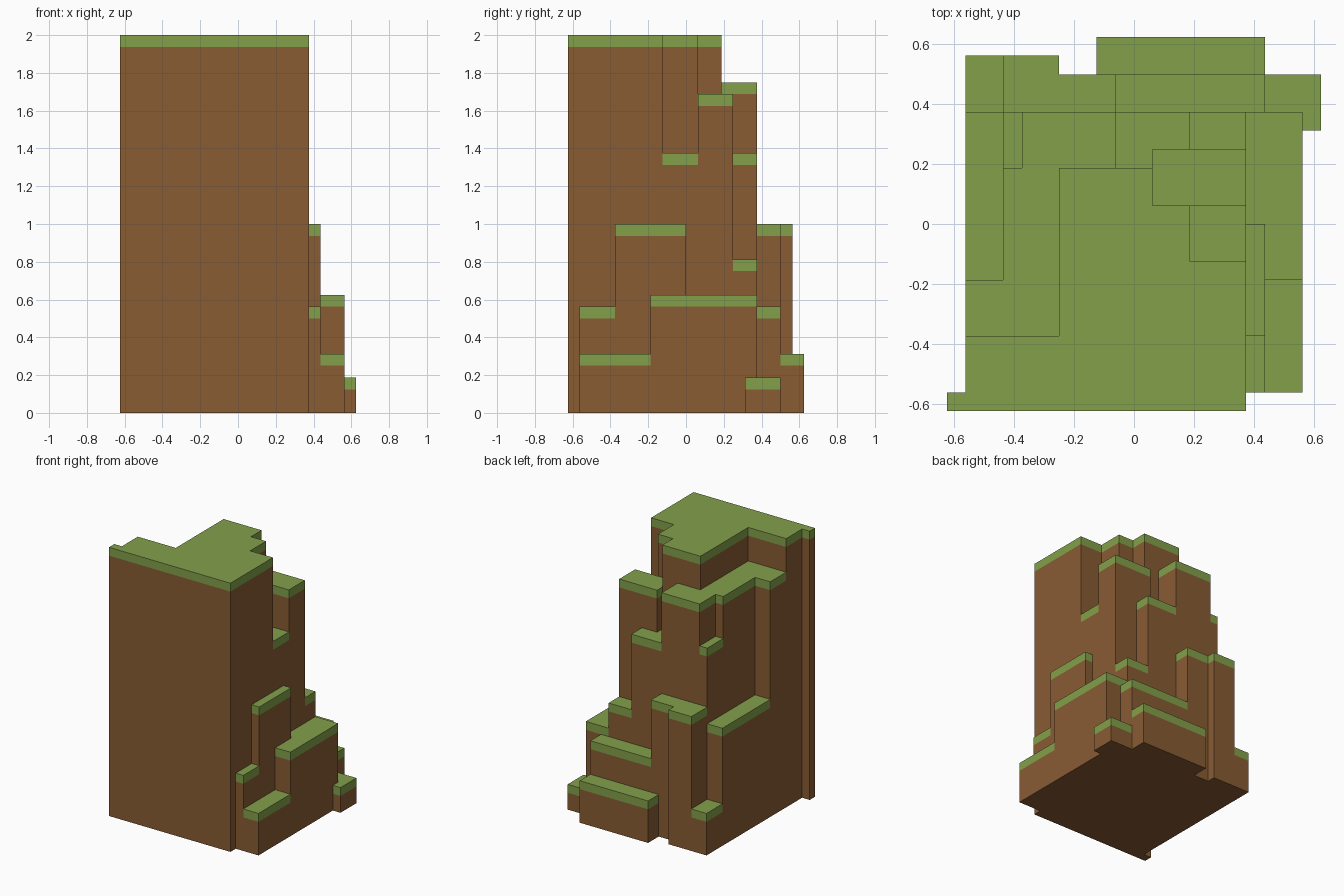
import bpy
import bmesh

cube = bpy.data.objects.get("Cube")
if cube:
    bpy.data.objects.remove(cube, do_unlink=True)

U = 1 / 16  # block size


def make_material(name, rgb):
    mat = bpy.data.materials.new(name)
    mat.use_nodes = True
    mat.diffuse_color = (*rgb, 1)
    bsdf = mat.node_tree.nodes["Principled BSDF"]
    bsdf.inputs["Base Color"].default_value = (*rgb, 1)
    bsdf.inputs["Roughness"].default_value = 0.9
    return mat


earth = make_material("earth_brown", (0.246, 0.107, 0.034))
grass = make_material("grass_green", (0.227, 0.352, 0.069))

# Terraces: height in blocks, then footprints (x0, x1, y0, y1) in blocks
terraces = {
    "summit": (32, [(-10, 6, -10, -9), (-9, 6, -9, -6), (-4, 6, -6, -2),
                    (-4, 3, -2, 1), (-4, 1, 1, 3)]),
    "upper_terrace": (28, [(-9, -4, -6, -3), (-7, -4, -3, 3), (-6, -1, 3, 6)]),
    "upper_side_block": (27, [(1, 6, 1, 4)]),
    "back_small_step": (23, [(-7, -6, 3, 6)]),
    "side_notch_ledge": (22, [(3, 6, -2, 1)]),
    "back_notch_ledge": (22, [(-1, 1, 3, 6), (1, 3, 4, 6)]),
    "back_buttress": (16, [(-7, -1, 6, 8), (-7, -4, 8, 9)]),
    "side_buttress": (16, [(6, 7, -6, 0)]),
    "long_ledge": (14, [(-9, -7, -3, 6)]),
    "corner_ledge": (13, [(3, 6, 4, 6)]),
    "side_terrace": (10, [(7, 9, -3, 6), (6, 7, 0, 6)]),
    "front_side_step": (9, [(6, 7, -9, -6)]),
    "back_terrace": (9, [(-1, 7, 6, 8)]),
    "back_corner_step": (5, [(-9, -7, 6, 9)]),
    "back_low_step": (5, [(-2, 7, 8, 10)]),
    "side_low_step": (5, [(7, 9, -9, -3)]),
    "corner_low_step": (3, [(7, 9, 6, 8), (9, 10, 5, 8)]),
}


def cells(rects):
    return [(x, y) for x0, x1, y0, y1 in rects
            for x in range(x0, x1) for y in range(y0, y1)]


# Height of every ground cell, used to leave out walls buried in neighbours
height = {c: h for h, rects in terraces.values() for c in cells(rects)}

# Outward direction of each side and its bottom edge on the cell
SIDES = {(0, -1): ((0, 0), (1, 0)), (1, 0): ((1, 0), (1, 1)),
         (0, 1): ((1, 1), (0, 1)), (-1, 0): ((0, 1), (0, 0))}


def build_terrace(name, h, rects):
    bm = bmesh.new()

    def quad(points, mat):
        face = bm.faces.new([bm.verts.new([c * U for c in p]) for p in points])
        face.material_index = mat

    for x, y in cells(rects):
        ring = [(x, y), (x + 1, y), (x + 1, y + 1), (x, y + 1)]
        quad([(*p, h) for p in ring], 1)
        quad([(*p, 0) for p in reversed(ring)], 0)
        # Exposed walls, with the topmost block course in grass
        for (dx, dy), (a, b) in SIDES.items():
            for z in range(height.get((x + dx, y + dy), 0), h):
                p, q = (x + a[0], y + a[1]), (x + b[0], y + b[1])
                quad([(*p, z), (*q, z), (*q, z + 1), (*p, z + 1)], int(z == h - 1))

    # Weld the blocks and merge flat areas of one colour
    bmesh.ops.remove_doubles(bm, verts=bm.verts[:], dist=0.001)
    bmesh.ops.dissolve_limit(bm, angle_limit=0.02, verts=bm.verts[:],
                             edges=bm.edges[:], delimit={'MATERIAL'})
    mesh = bpy.data.meshes.new(name)
    bm.to_mesh(mesh)
    bm.free()
    mesh.materials.append(earth)
    mesh.materials.append(grass)
    bpy.context.collection.objects.link(bpy.data.objects.new(name, mesh))


for part, (top, footprint) in terraces.items():
    build_terrace(part, top, footprint)
